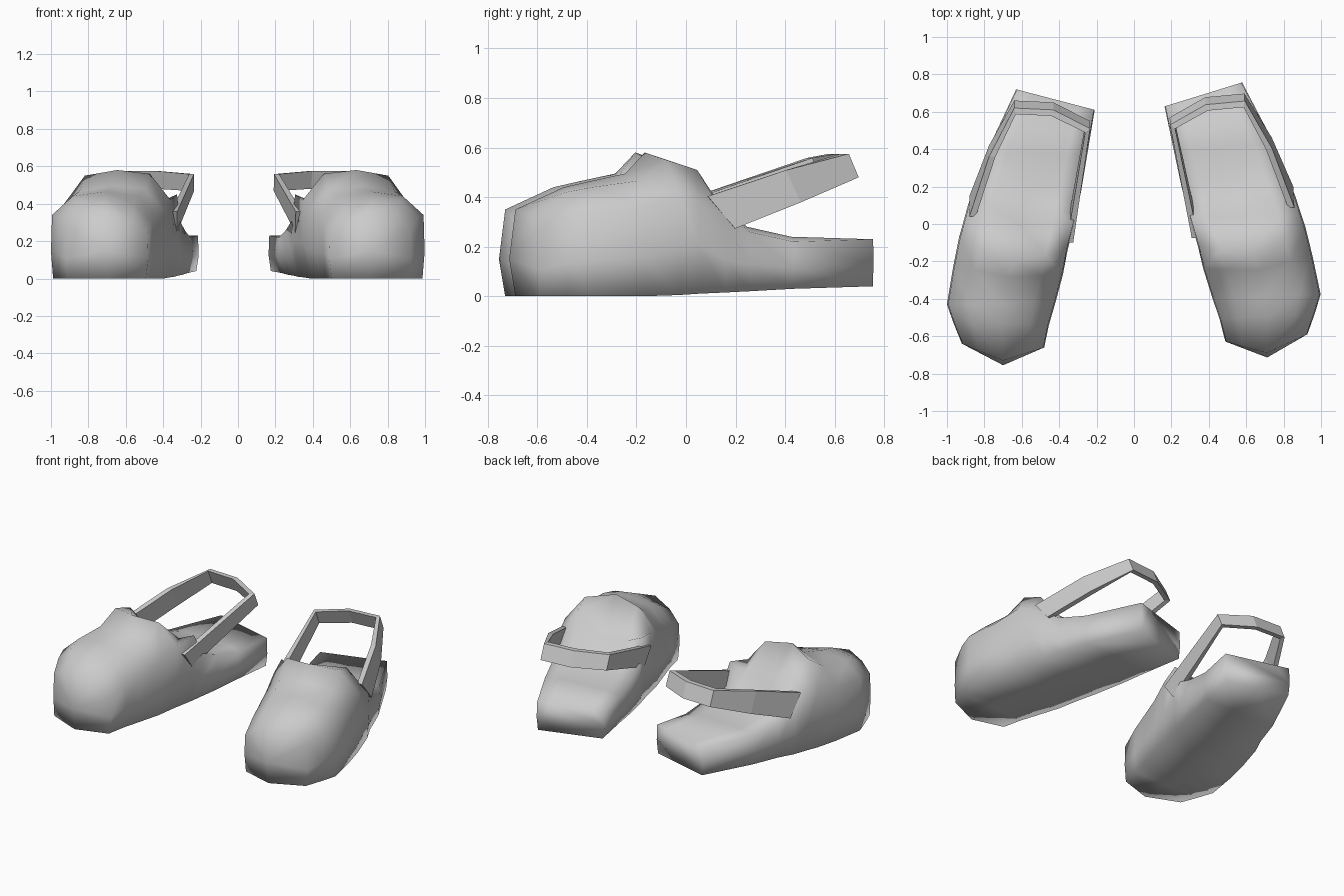
import bpy, bmesh, math
from mathutils import Matrix, Vector

cube = bpy.data.objects.get("Cube")
if cube:
    bpy.data.objects.remove(cube, do_unlink=True)

grey = bpy.data.materials.new("plain_grey")
grey.use_nodes = True
colour = (0.6, 0.6, 0.6, 1)
grey.diffuse_color = colour
grey.node_tree.nodes["Principled BSDF"].inputs["Base Color"].default_value = colour

# Slices from toe to heel: inner xy, outer xy, forward bulge, base height,
# inner shoulder, top inner, top middle, top outer, outer shoulder
SLICES = [
    ((.48, -.66), (.92, -.64), .08, 0, .24, .31, .35, .33, .28),
    ((.455, -.54), (.965, -.53), 0, 0, .30, .40, .44, .42, .33),
    ((.42, -.42), (1.0, -.43), 0, 0, .32, .44, .465, .44, .34),
    ((.38, -.27), (.965, -.22), .04, 0, .35, .48, .495, .465, .36),
    ((.355, -.14), (.935, -.07), .10, .005, .42, .56, .58, .55, .40),
    ((.32, .00), (.915, .00), 0, .01, .45, .40, .37, .51, .38),
    ((.305, .06), (.885, .11), 0, .015, .31, .31, .31, .36, .32),
    ((.28, .19), (.84, .21), 0, .02, .26, .27, .27, .28, .26),
    ((.25, .37), (.785, .39), 0, .03, .22, .24, .24, .24, .22),
    ((.21, .61), (.63, .72), 0, .04, .23, .23, .23, .23, .23),
]
# Outer upper edge of the strap, with its drop and backward slant
STRAP = [(.88, .04, .13, .11), (.775, .36, .13, .06), (.64, .62, .095, .04),
         (.43, .61, .095, .04), (.235, .51, .09, .04), (.325, -.10, .11, .08)]


def make_object(name, bm, matrix, smooth):
    mesh = bpy.data.meshes.new(name)
    bmesh.ops.transform(bm, matrix=matrix, verts=bm.verts)
    bmesh.ops.recalc_face_normals(bm, faces=bm.faces)
    for face in bm.faces:
        face.smooth = smooth
    bm.to_mesh(mesh)
    bm.free()
    mesh.materials.append(grey)
    obj = bpy.data.objects.new(name, mesh)
    bpy.context.collection.objects.link(obj)


def ring_points(inner, outer, bulge, base, *tops):
    a, b = Vector(inner), Vector(outer)
    low = base + (tops[0] - base) * .45
    heights = (base, low, *tops, low, base, base)
    across = (.03, 0, .01, .2, .5, .8, .99, 1, .98, .5)
    for f, z in zip(across, heights):
        p = a.lerp(b, f)
        yield p.x, p.y - bulge * (1 - abs(2 * f - 1)), z


def bridge(bm, rings):
    n = len(rings[0])
    for r, s in zip(rings, rings[1:]):
        for i in range(n):
            j = (i + 1) % n
            bm.faces.new((r[i], r[j], s[j], s[i]))


def clog_body(name, matrix):
    bm = bmesh.new()
    rings = [[bm.verts.new(p) for p in ring_points(*s)] for s in SLICES]
    bridge(bm, rings)
    # Rounded toe front and flat heel back
    toe = rings[0]
    tip = bm.verts.new((.70, -.755, .15))
    for a, b in zip(toe, toe[1:] + toe[:1]):
        bm.faces.new((a, b, tip))
    bm.faces.new(rings[-1])
    make_object(name, bm, matrix, True)


def heel_strap(name, matrix):
    bm = bmesh.new()
    thick = .034
    middle = Vector((.55, .25))
    rows = []
    for x, y, drop, slant in STRAP:
        z = min(.575, .39 + .33 * y)
        # Side runs are thickened sideways, the back run towards the middle
        if y < .4:
            inward = Vector((math.copysign(thick, middle.x - x), 0))
        else:
            inward = (middle - Vector((x, y))).normalized() * thick
        row = [(x, y, z), (x, y + slant, z - drop),
               (x + inward.x, y + slant + inward.y, z - drop),
               (x + inward.x, y + inward.y, z)]
        rows.append([bm.verts.new(p) for p in row])
    bridge(bm, rows)
    bm.faces.new(rows[0])
    bm.faces.new(rows[-1])
    make_object(name, bm, matrix, False)


# The right clog is a mirror image; the left one is turned in slightly more
placements = {
    "right": Matrix.Scale(-1, 4, (1, 0, 0)),
    "left": Matrix.Translation((-.02, .01, 0)) @ Matrix.Rotation(math.radians(2.5), 4, 'Z'),
}
for side, matrix in placements.items():
    clog_body(side + "_clog_body", matrix)
    heel_strap(side + "_heel_strap", matrix)
